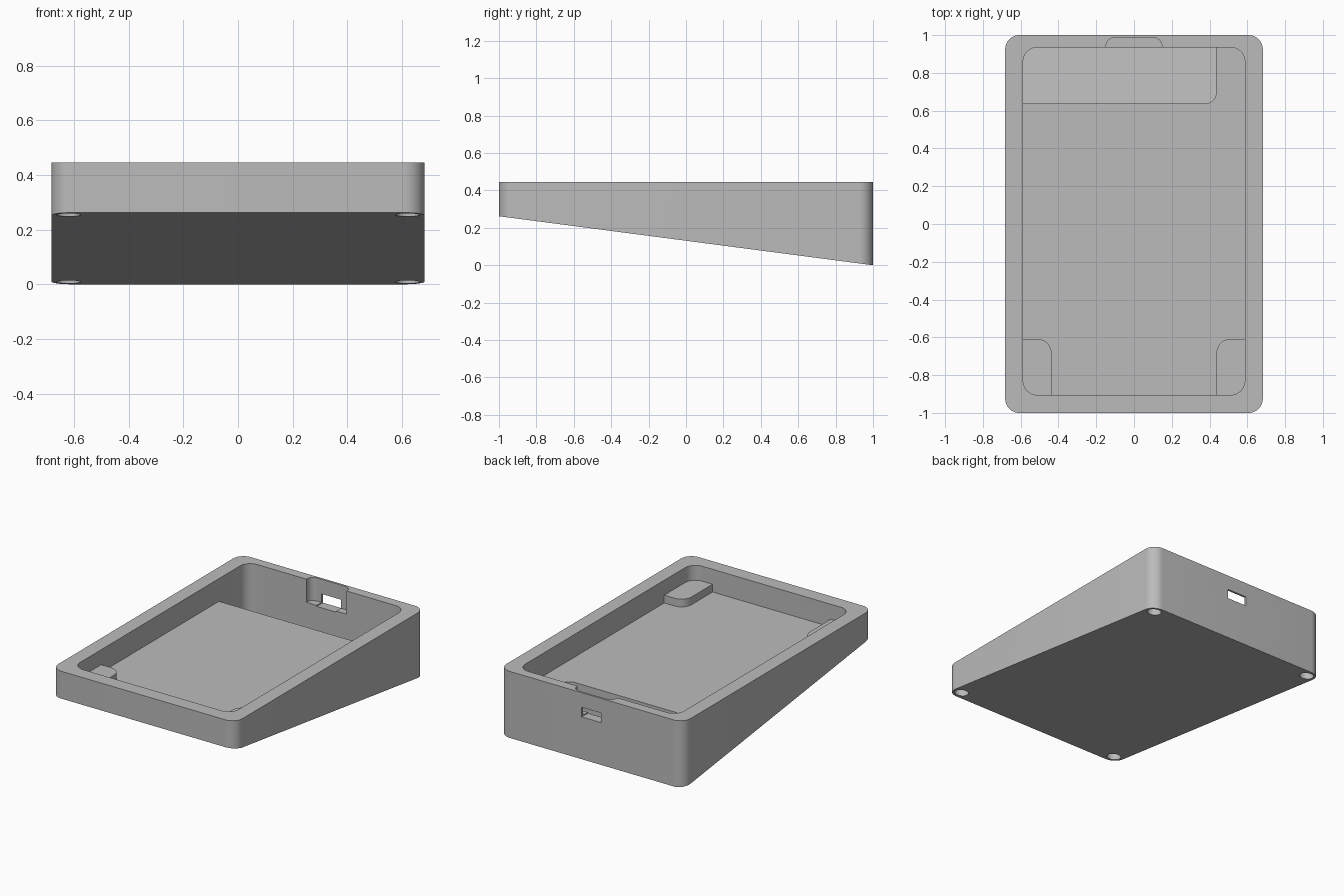
import bpy, bmesh, math

old = bpy.data.objects.get("Cube")
if old:
    bpy.data.objects.remove(old)

grey = bpy.data.materials.new("plain grey")
grey.use_nodes = True
colour = (0.5, 0.5, 0.5, 1)
grey.diffuse_color = colour
grey.node_tree.nodes["Principled BSDF"].inputs["Base Color"].default_value = colour

TOP, FLOOR = 0.445, 0.293


def slope(y):
    """Height of the slanted underside."""
    return 0.131 * (1 - y)


def outline(x0, x1, y0, y1, radii, steps=10):
    """Rectangle with one radius per corner, counter-clockwise from (x0, y0)."""
    pts = []
    corners = [(x0, y0, 1, 1), (x1, y0, -1, 1), (x1, y1, -1, -1), (x0, y1, 1, -1)]
    for i, ((x, y, sx, sy), r) in enumerate(zip(corners, radii)):
        if r == 0:
            pts.append((x, y))
            continue
        for k in range(steps + 1):
            a = math.pi + (i + k / steps) * math.pi / 2
            pts.append((x + sx * r + r * math.cos(a), y + sy * r + r * math.sin(a)))
    return pts


def prism(name, pts, bottom, top):
    """Extrude an outline; bottom and top are functions of y."""
    bm = bmesh.new()
    low = [bm.verts.new((x, y, bottom(y))) for x, y in pts]
    high = [bm.verts.new((x, y, top(y))) for x, y in pts]
    bm.faces.new(low[::-1])
    bm.faces.new(high)
    n = len(pts)
    for i in range(n):
        j = (i + 1) % n
        bm.faces.new((low[i], low[j], high[j], high[i]))
    mesh = bpy.data.meshes.new(name)
    bm.to_mesh(mesh)
    bm.free()
    mesh.materials.append(grey)
    obj = bpy.data.objects.new(name, mesh)
    bpy.context.collection.objects.link(obj)
    return obj


def level(z):
    return lambda y: z


def combine(target, tool, operation="DIFFERENCE"):
    """Apply a boolean and discard the tool."""
    tool.hide_render = True
    mod = target.modifiers.new("bool", "BOOLEAN")
    mod.operation, mod.object, mod.solver = operation, tool, "EXACT"
    bpy.ops.object.select_all(action="DESELECT")
    bpy.context.view_layer.objects.active = target
    target.select_set(True)
    bpy.ops.object.modifier_apply(modifier=mod.name)
    bpy.data.objects.remove(tool)


# Wedge-shaped body
R = 0.075
body = prism("wedge_case", outline(-0.682, 0.682, -1, 1, [R] * 4), slope, level(TOP))

# Main tray
combine(body, prism("tray_cutter", outline(-0.587, 0.587, -0.905, 0.935, [R] * 4),
                    level(FLOOR), level(0.6)))

# Deep pocket at the back, its floor parallel to the underside
combine(body, prism("pocket_cutter", outline(-0.587, 0.435, 0.637, 0.935, [0, 0.06, 0, R]),
                    lambda y: slope(y) + 0.05, level(0.4)))

# Support posts in the two front corners, rooted in the walls
for side in (-1, 1):
    xs = sorted((side * 0.437, side * 0.62))
    radii = [0, 0, R, 0] if side < 0 else [0, 0, 0, R]
    combine(body, prism("post", outline(*xs, -0.94, -0.608, radii), level(0.28), level(0.345)),
            "UNION")

# Connector recess and opening in the back wall
combine(body, prism("recess_cutter", outline(-0.148, 0.148, 0.88, 0.986, [0, 0, 0.045, 0.045]),
                    level(0.29), level(0.6)))
combine(body, prism("port_cutter", outline(-0.072, 0.072, 0.9, 1.1, [0] * 4),
                    level(0.283), level(0.347)))

# Round holes under the corners
for x in (-0.62, 0.62):
    for y in (-0.935, 0.935):
        r = 0.044
        circle = outline(x - r, x + r, y - r, y + r, [r * 0.999] * 4, 8)
        combine(body, prism("foot_hole_cutter", circle, lambda v: slope(v) - 0.1,
                            lambda v: slope(v) + 0.1))

bpy.ops.object.select_all(action="DESELECT")
body.select_set(True)
bpy.context.view_layer.objects.active = body
bpy.ops.object.shade_smooth_by_angle(angle=math.radians(30))
